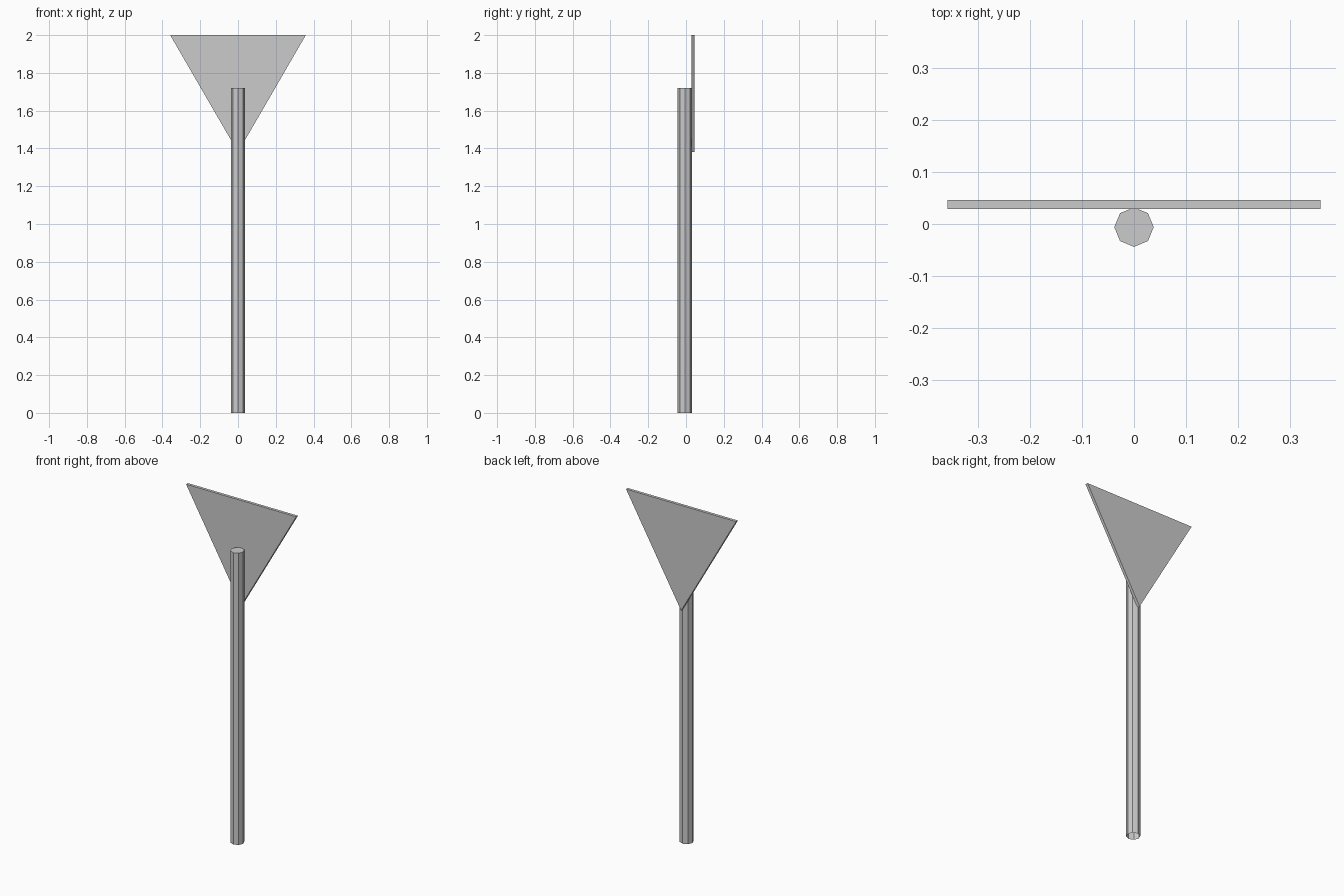
import bpy, bmesh
from mathutils import Matrix, Vector

if "Cube" in bpy.data.objects:
    bpy.data.objects.remove(bpy.data.objects["Cube"])


def make_object(name, bm):
    bmesh.ops.recalc_face_normals(bm, faces=bm.faces[:])
    mesh = bpy.data.meshes.new(name)
    bm.to_mesh(mesh)
    bm.free()
    obj = bpy.data.objects.new(name, mesh)
    bpy.context.collection.objects.link(obj)
    return obj


# Eight-sided post, a corner facing forward, open at the ground end
POST_R, POST_H, POST_Y = 0.038, 1.72, -0.006
bm = bmesh.new()
bmesh.ops.create_cone(bm, cap_ends=True, segments=8, radius1=POST_R,
                      radius2=POST_R, depth=POST_H,
                      matrix=Matrix.Translation((0, POST_Y, POST_H / 2)))
bm.normal_update()
bottom = [f for f in bm.faces if f.normal.z < -0.9]
bmesh.ops.delete(bm, geom=bottom, context='FACES_ONLY')
make_object("post", bm)

# Triangular sign plate, point down, fixed to the back of the post
HALF_W, TOP_Z, TIP_Z = 0.359, 2.0, 1.38
PLATE_FRONT, PLATE_BACK = 0.029, 0.046
bm = bmesh.new()
profile = [(-HALF_W, TOP_Z), (0, TIP_Z), (HALF_W, TOP_Z)]
face = bm.faces.new([bm.verts.new((x, PLATE_FRONT, z)) for x, z in profile])
ext = bmesh.ops.extrude_face_region(bm, geom=[face], use_keep_orig=True)
moved = [g for g in ext["geom"] if isinstance(g, bmesh.types.BMVert)]
bmesh.ops.translate(bm, verts=moved, vec=Vector((0, PLATE_BACK - PLATE_FRONT, 0)))
make_object("sign_plate", bm)
